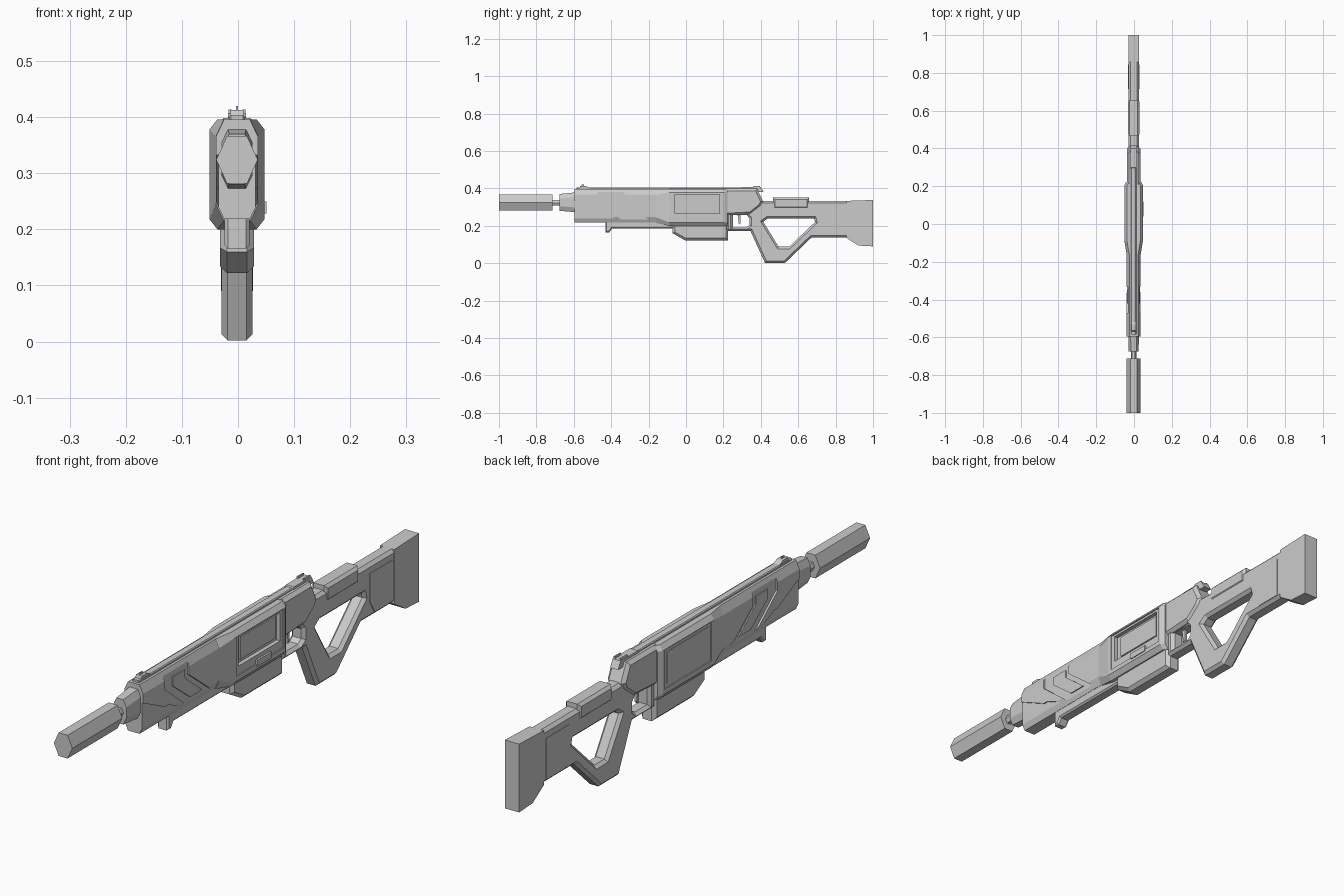
import bpy, bmesh, math

if "Cube" in bpy.data.objects:
    bpy.data.objects.remove(bpy.data.objects["Cube"])

OX = -0.0018  # the side knob pushes the body slightly off the centre line
grey = bpy.data.materials.new("gunmetal_grey")
grey.diffuse_color = (0.6, 0.6, 0.6, 1)
grey.use_nodes = True
grey.node_tree.nodes["Principled BSDF"].inputs["Base Color"].default_value = grey.diffuse_color


def finish(name, bm):
    bmesh.ops.recalc_face_normals(bm, faces=bm.faces)
    for v in bm.verts:
        v.co.x += OX
    me = bpy.data.meshes.new(name)
    bm.to_mesh(me)
    bm.free()
    me.materials.append(grey)
    ob = bpy.data.objects.new(name, me)
    bpy.context.collection.objects.link(ob)
    return ob


def prism(name, outline, x0, x1, chamfer=0.0, holes=()):
    """Side profile (y, z) with optional holes, extruded across x, rims chamfered."""
    bm = bmesh.new()
    for loop in (outline, *holes):
        vs = [bm.verts.new((x0, y, z)) for y, z in loop]
        for i, v in enumerate(vs):
            bm.edges.new((v, vs[(i + 1) % len(vs)]))
    bmesh.ops.triangle_fill(bm, edges=bm.edges[:], use_beauty=True)
    bmesh.ops.dissolve_limit(bm, angle_limit=0.01, verts=bm.verts[:], edges=bm.edges[:])
    ext = bmesh.ops.extrude_face_region(bm, geom=bm.faces[:])["geom"]
    for v in ext:
        if isinstance(v, bmesh.types.BMVert):
            v.co.x = x1
    bmesh.ops.recalc_face_normals(bm, faces=bm.faces)
    if chamfer:
        rims = [e for e in bm.edges if abs(e.verts[0].co.x - e.verts[1].co.x) < 1e-6
                and len(e.link_faces) == 2 and e.calc_face_angle() > 0.5]
        bmesh.ops.bevel(bm, geom=rims, offset=chamfer, segments=1, affect='EDGES')
    return finish(name, bm)


def rect(y0, y1, z0, z1):
    return [(y0, z0), (y1, z0), (y1, z1), (y0, z1)]


def box(name, x0, x1, y0, y1, z0, z1, chamfer=0.0):
    return prism(name, rect(y0, y1, z0, z1), x0, x1, chamfer)


def octagon(hw, z0, z1, cx, cz):
    half = [(hw - cx, z0), (hw, z0 + cz), (hw, z1 - cz), (hw - cx, z1)]
    return half + [(-x, z) for x, z in reversed(half)]


def hexagon(hw, z0, z1, flat):
    m = (z0 + z1) / 2
    return [(flat, z0), (hw, m), (flat, z1), (-flat, z1), (-hw, m), (-flat, z0)]


def loft(name, stations):
    """Skin cross-sections (x, z) placed along y."""
    bm = bmesh.new()
    rings = [[bm.verts.new((x, y, z)) for x, z in sec] for y, sec in stations]
    n = len(rings[0])
    for a, b in zip(rings, rings[1:]):
        for i in range(n):
            j = (i + 1) % n
            bm.faces.new((a[i], a[j], b[j], b[i]))
    bm.faces.new(rings[0])
    bm.faces.new(rings[-1])
    return finish(name, bm)


def cut(target, cutter):
    cutter.hide_render = True
    cutter.hide_viewport = True
    cutter.display_type = 'WIRE'
    mod = target.modifiers.new(cutter.name, 'BOOLEAN')
    mod.operation = 'DIFFERENCE'
    mod.solver = 'EXACT'
    mod.object = cutter


# Muzzle, barrel and collar
tube = hexagon(0.037, 0.282, 0.366, 0.018)
loft("muzzle_tube", [(-1.0, tube), (-0.713, tube)])
thin = hexagon(0.015, 0.308, 0.338, 0.008)
loft("barrel", [(-0.72, thin), (-0.6, thin)])
loft("barrel_collar", [(-0.675, octagon(0.026, 0.28, 0.37, 0.012, 0.025)),
                       (-0.595, octagon(0.028, 0.273, 0.378, 0.012, 0.025)),
                       (-0.58, octagon(0.028, 0.273, 0.378, 0.012, 0.025))])

# Handguard with slanted recesses on both sides
guard = octagon(0.037, 0.218, 0.396, 0.014, 0.03)
handguard = loft("handguard", [(-0.595, guard), (-0.14, guard)])
slot = [(-0.47, 0.385), (-0.33, 0.385), (-0.33, 0.335), (-0.195, 0.228), (-0.34, 0.228), (-0.47, 0.335)]
chevron = [(-0.42, 0.36), (-0.35, 0.36), (-0.35, 0.33), (-0.25, 0.25), (-0.32, 0.25), (-0.42, 0.328)]
lower = [(-0.62, 0.345), (-0.47, 0.272), (-0.45, 0.272), (-0.345, 0.222), (-0.345, 0.1), (-0.62, 0.1)]
for s, side in ((1, "right"), (-1, "left")):
    cut(handguard, prism(side + "_slot_cutter", slot, s * 0.03, s * 0.06))
    cut(handguard, prism(side + "_lower_cutter", lower, s * 0.033, s * 0.06))
    prism(side + "_chevron_plate", chevron, s * 0.028, s * 0.034)

# Receiver, widest part, with a deep window on the right and a panel on the left
receiver = loft("receiver", [
    (-0.16, octagon(0.0375, 0.215, 0.396, 0.014, 0.03)),
    (-0.09, octagon(0.049, 0.2, 0.396, 0.014, 0.018)),
    (0.205, octagon(0.049, 0.2, 0.396, 0.014, 0.018)),
    (0.222, octagon(0.04, 0.2, 0.396, 0.014, 0.018))])
cut(receiver, box("right_frame_cutter", 0.045, 0.07, -0.075, 0.195, 0.235, 0.376))
cut(receiver, box("right_window_cutter", 0.03, 0.07, -0.06, 0.18, 0.265, 0.368))
cut(receiver, box("left_frame_cutter", -0.07, -0.045, -0.075, 0.195, 0.235, 0.376))
box("window_block", 0.028, 0.036, -0.035, 0.165, 0.278, 0.358)
box("left_panel", -0.0475, -0.04, -0.06, 0.18, 0.25, 0.364)
box("side_knob", 0.04, 0.0523, 0.04, 0.12, 0.228, 0.25)

# Rear receiver block
prism("rear_receiver", [(0.21, 0.398), (0.38, 0.398), (0.412, 0.33), (0.4, 0.305),
                        (0.345, 0.262), (0.21, 0.255)], -0.036, 0.036, 0.012)

# Rail under the handguard, with a hooked stop at its front
prism("under_rail", [(-0.43, 0.225), (-0.43, 0.165), (-0.41, 0.165), (-0.395, 0.186),
                     (-0.05, 0.186), (-0.05, 0.225)], -0.022, 0.022, 0.006)
# Magazine housing
prism("magazine_housing", [(-0.072, 0.215), (-0.072, 0.16), (-0.005, 0.122), (0.225, 0.122),
                           (0.225, 0.215)], -0.03, 0.03, 0.012)

# Trigger guard, grip and stock as one skeleton frame
prism("grip_and_stock",
      [(0.215, 0.29), (0.215, 0.171), (0.345, 0.171), (0.422, 0.002), (0.53, 0.002),
       (0.672, 0.138), (0.87, 0.138), (0.87, 0.333), (0.38, 0.333), (0.3, 0.29)],
      -0.028, 0.028, 0.011,
      holes=([(0.25, 0.257), (0.325, 0.257), (0.34, 0.24), (0.34, 0.205), (0.322, 0.192), (0.25, 0.192)],
             [(0.413, 0.222), (0.435, 0.238), (0.685, 0.238), (0.69, 0.22), (0.552, 0.088), (0.495, 0.088)]))
prism("trigger", [(0.275, 0.262), (0.292, 0.262), (0.292, 0.215), (0.283, 0.205), (0.28, 0.23)],
      -0.005, 0.005)
# Butt pad, cheek rest and stock panels
prism("butt_pad", [(0.858, 0.333), (0.858, 0.135), (0.922, 0.094), (1.0, 0.09), (1.0, 0.338)],
      -0.0285, 0.0285)
box("cheek_rest", -0.031, 0.031, 0.465, 0.657, 0.29, 0.35, 0.01)
for s, side in ((1, "right"), (-1, "left")):
    prism(side + "_stock_panel", [(0.715, 0.3), (0.845, 0.3), (0.845, 0.15), (0.745, 0.15), (0.715, 0.2)],
          s * 0.025, s * 0.03)

# Top rail and sights
box("top_rail", -0.014, 0.014, -0.585, 0.39, 0.39, 0.404, 0.003)
prism("front_sight_base", [(-0.57, 0.4), (-0.565, 0.413), (-0.535, 0.413), (-0.51, 0.4)], -0.012, 0.012)
box("front_sight_blade", -0.0015, 0.0015, -0.56, -0.545, 0.405, 0.42)
prism("rear_sight_base", [(0.29, 0.4), (0.3, 0.407), (0.4, 0.407), (0.415, 0.38), (0.39, 0.38)], -0.016, 0.016)
for s, side in ((1, "right"), (-1, "left")):
    box(side + "_rear_sight_ear", s * 0.01, s * 0.0155, 0.36, 0.395, 0.4, 0.414)
